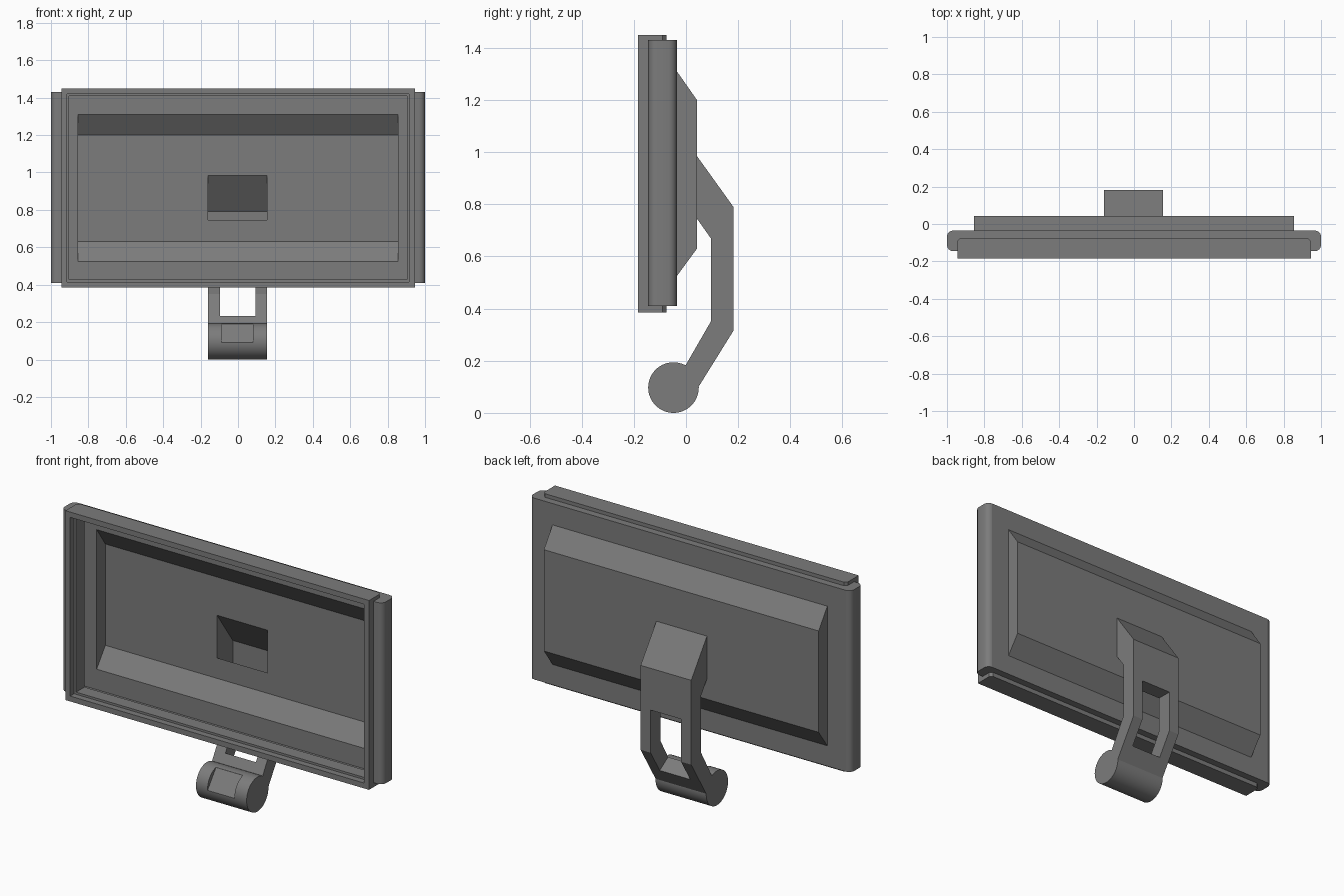
import bpy, bmesh, math

cube = bpy.data.objects.get("Cube")
if cube:
    bpy.data.objects.remove(cube)

grey = bpy.data.materials.new("dark_grey")
grey.use_nodes = True
COLOUR = (0.2, 0.2, 0.2, 1)
grey.diffuse_color = COLOUR
grey.node_tree.nodes["Principled BSDF"].inputs["Base Color"].default_value = COLOUR


def finish(bm, name, smooth=False):
    bmesh.ops.recalc_face_normals(bm, faces=bm.faces)
    mesh = bpy.data.meshes.new(name)
    bm.to_mesh(mesh)
    bm.free()
    mesh.materials.append(grey)
    obj = bpy.data.objects.new(name, mesh)
    bpy.context.collection.objects.link(obj)
    if smooth:
        smooth_sharp(obj)
    return obj


def smooth_sharp(obj):
    bpy.ops.object.select_all(action="DESELECT")
    obj.select_set(True)
    bpy.context.view_layer.objects.active = obj
    bpy.ops.object.shade_smooth_by_angle(angle=math.radians(35))


def loft(name, rings):
    """Bridge nested rectangles given as (x0, x1, z0, z1, y)."""
    bm = bmesh.new()
    loops = [[bm.verts.new((x, y, z)) for x, z in ((x0, z0), (x1, z0), (x1, z1), (x0, z1))]
             for x0, x1, z0, z1, y in rings]
    for a, b in zip(loops, loops[1:]):
        for i in range(4):
            j = (i + 1) % 4
            bm.faces.new((a[i], a[j], b[j], b[i]))
    return finish(bm, name)


def prism(name, profile, x0, x1, smooth=False):
    """Extrude a closed (y, z) profile along x."""
    bm = bmesh.new()
    a, b = [[bm.verts.new((x, y, z)) for y, z in profile] for x in (x0, x1)]
    n = len(profile)
    bm.faces.new(a)
    bm.faces.new(b)
    for i in range(n):
        j = (i + 1) % n
        bm.faces.new((a[i], a[j], b[j], b[i]))
    return finish(bm, name, smooth)


def cut(obj, cutter):
    mod = obj.modifiers.new("cut", "BOOLEAN")
    mod.operation = "DIFFERENCE"
    mod.solver = "EXACT"
    mod.object = cutter
    bpy.context.view_layer.update()
    graph = bpy.context.evaluated_depsgraph_get()
    mesh = bpy.data.meshes.new_from_object(obj.evaluated_get(graph))
    obj.modifiers.clear()
    obj.data = mesh
    bpy.data.objects.remove(cutter)


ARM_L, ARM_R = -0.16, 0.155
BOTTOM, TOP = 0.41, 1.43
FRONT, BACK, BULGE = -0.145, -0.035, 0.042

# Front bezel: stepped frame with chamfered rear side corners
steps = [(0.042, 0.042, -0.075), (0.042, 0.042, -0.15), (0.03, 0.03, -0.15),
         (0.03, 0.03, -0.185), (0, 0, -0.185), (0, 0, -0.09),
         (0.015, 0, -0.075), (0.042, 0.042, -0.075)]
loft("front_bezel", [(-0.945 + dx, 0.945 - dx, 0.385 + dz, 1.45 - dz, y)
                     for dx, dz, y in steps])

# Back panel: thin sheet with a raised bulge, open where the arm joins
loft("back_panel", [(-0.97, 0.97, BOTTOM, TOP, BACK),
                    (-0.855, 0.855, 0.525, 1.31, BACK),
                    (-0.855, 0.855, 0.63, 1.2, BULGE),
                    (ARM_L, ARM_R, 0.745, 0.985, BULGE)])

# Housing rim: rounded sides with flat top and bottom
R = 0.032
side = [(0.93, FRONT)]
for cy, start in ((FRONT + R, -90), (BACK - R, 0)):
    for k in range(5):
        t = math.radians(start + k * 22.5)
        side.append((1 - R + R * math.cos(t), cy + R * math.sin(t)))
bm = bmesh.new()
ends = {}
for s in (1, -1):
    low, high = [[bm.verts.new((s * x, y, z)) for x, y in side] for z in (BOTTOM, TOP)]
    for i in range(len(side) - 1):
        bm.faces.new((low[i], low[i + 1], high[i + 1], high[i]))
    ends[s] = (low, high)
for k in range(2):
    bm.faces.new(ends[1][k] + ends[-1][k][::-1])
finish(bm, "housing_rim", smooth=True)

# Support arm: bent hollow bracket with a slot, open at the panel
arm = prism("support_arm", [(BULGE, 0.985), (0.182, 0.79), (0.182, 0.315), (0.04, 0.087),
                            (-0.01, 0.168), (0.095, 0.35), (0.095, 0.67), (BULGE, 0.745)],
            ARM_L, ARM_R)
cut(arm, prism("slot_cutter", [(0.3, 0.555), (0.05, 0.555), (0.05, 0.45),
                               (-0.02, 0.262), (0.2, 0.12), (0.3, 0.12)], -0.097, 0.093))
bm = bmesh.new()
bm.from_mesh(arm.data)
opening = [f for f in bm.faces
           if f.normal.y < -0.9 and abs(f.calc_center_median().y - BULGE) < 0.005]
bmesh.ops.delete(bm, geom=opening, context="FACES")
bm.to_mesh(arm.data)
bm.free()

# Hinge barrel with a flat notch on its upper front
RAD, CY, CZ = 0.097, -0.048, 0.097
circle = [(CY + RAD * math.cos(k * math.tau / 64), CZ + RAD * math.sin(k * math.tau / 64))
          for k in range(64)]
barrel = prism("hinge_barrel", circle, ARM_L, ARM_R)
cut(barrel, prism("notch_cutter", [(-0.07, 0.191), (-0.145, 0.09), (-0.25, 0.09),
                                   (-0.25, 0.3), (-0.07, 0.3)], -0.088, 0.08))
smooth_sharp(barrel)
